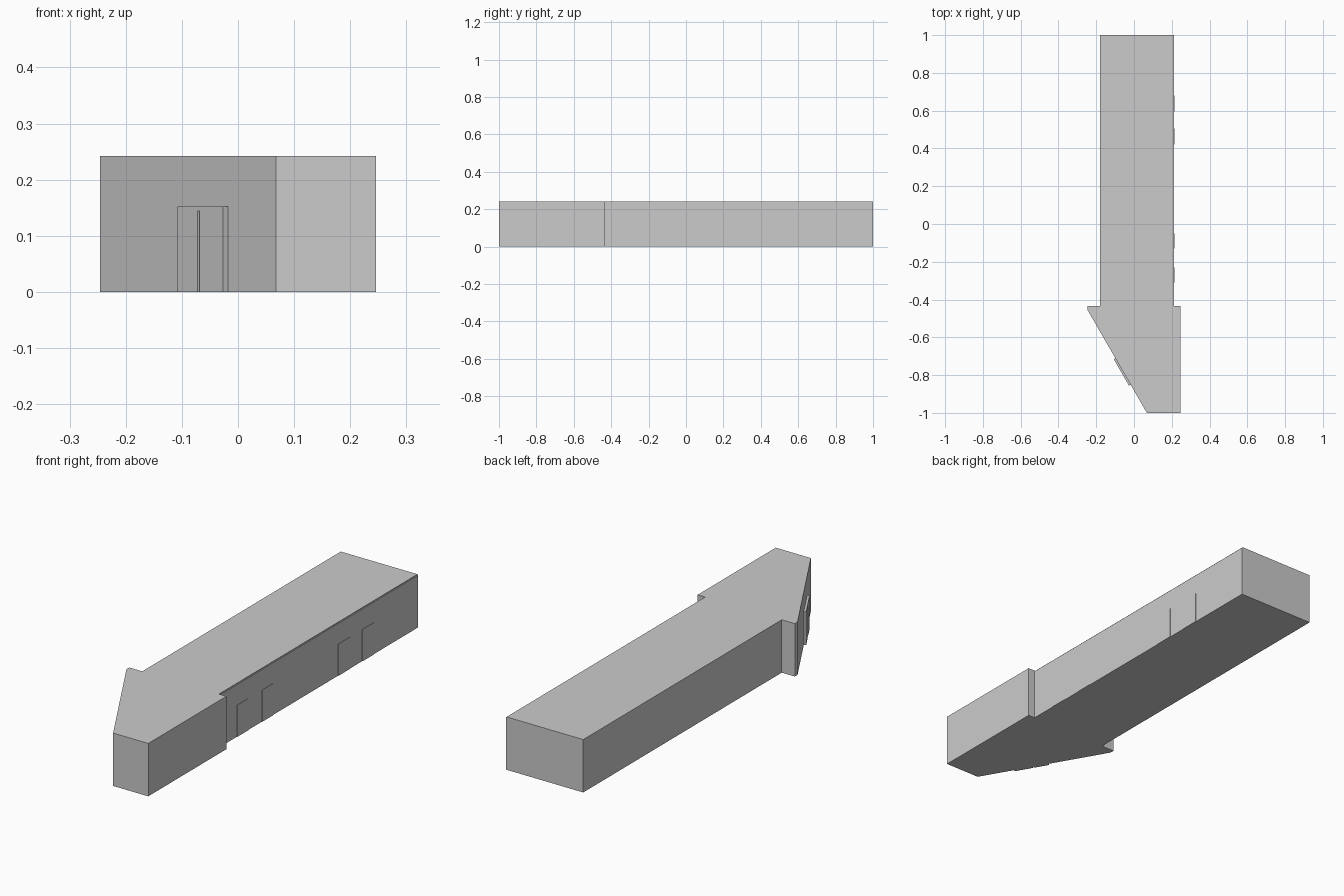
import bpy, bmesh
from mathutils import Matrix, Vector

if "Cube" in bpy.data.objects:
    bpy.data.objects.remove(bpy.data.objects["Cube"])

H = 0.242


def prism(name, outline, z0, z1):
    """Extrude a flat outline (counter-clockwise) between two heights."""
    bm = bmesh.new()
    face = bm.faces.new([bm.verts.new((x, y, z0)) for x, y in outline])
    top = bmesh.ops.extrude_face_region(bm, geom=[face])["geom"]
    verts = [v for v in top if isinstance(v, bmesh.types.BMVert)]
    bmesh.ops.translate(bm, verts=verts, vec=(0, 0, z1 - z0))
    bmesh.ops.recalc_face_normals(bm, faces=bm.faces)
    mesh = bpy.data.meshes.new(name)
    bm.to_mesh(mesh)
    bm.free()
    obj = bpy.data.objects.new(name, mesh)
    bpy.context.collection.objects.link(obj)
    return obj


def wall_panel(name, start, direction, normal, s0, s1, depth, z0, z1):
    """Thin slab standing proud of a wall, from s0 to s1 along it."""
    a, d, n = Vector(start), Vector(direction).normalized(), Vector(normal).normalized()
    pts = [a + d * s0, a + d * s1, a + d * s1 + n * depth, a + d * s0 + n * depth]
    return prism(name, [tuple(p) for p in pts], z0, z1)


# Main building: long wing with a wider, angled front block
prism("building_shell", [(-0.18, 1), (-0.18, -0.435), (-0.246, -0.435), (-0.246, -0.455),
                         (0.068, -1), (0.246, -1), (0.246, -0.435), (0.208, -0.435),
                         (0.208, 1)], 0, H)

# Thin cladding along the right wall, just below the roof line
prism("side_cladding", [(0.207, -0.436), (0.212, -0.436), (0.212, 1), (0.207, 1)], 0, H - 0.004)

# Entrance on the angled wall: two leaves and a header
corner, along, out = (-0.246, -0.455), (0.314, -0.545), (-0.545, -0.314)
for name, s0, s1, z0, z1 in (("entrance_leaf_left", 0.295, 0.366, 0, 0.144),
                             ("entrance_leaf_right", 0.372, 0.457, 0, 0.144),
                             ("entrance_header", 0.295, 0.457, 0.144, 0.152)):
    wall_panel(name, corner, along, out, s0, s1, 0.010, z0, z1)

# Flat doors on the right wall
for i, (y0, y1) in enumerate(((-0.31, -0.23), (-0.13, -0.05), (0.42, 0.505), (0.595, 0.68))):
    wall_panel(f"side_door_{i + 1}", (0.212, 0), (0, 1), (1, 0), y0, y1, 0.002, 0, 0.145)
